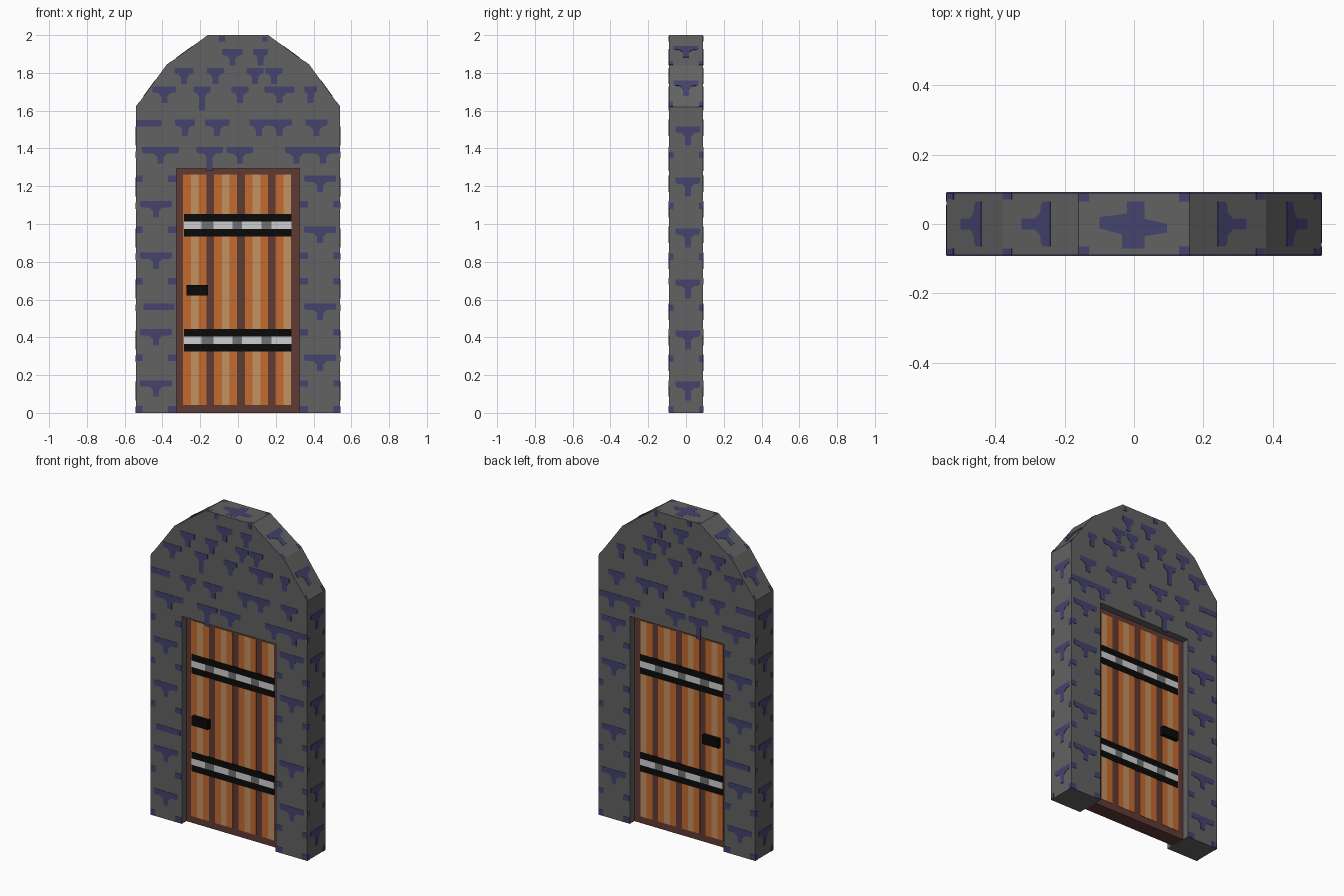
import bpy, bmesh
from mathutils import Vector as V

if "Cube" in bpy.data.objects:
    bpy.data.objects.remove(bpy.data.objects["Cube"])

def material(name, rgb):
    m = bpy.data.materials.new(name)
    m.diffuse_color = (*rgb, 1)
    m.use_nodes = True
    m.node_tree.nodes["Principled BSDF"].inputs["Base Color"].default_value = m.diffuse_color
    return m

STONE = material("stone grey", (.122, .122, .122))
MORTAR = material("mortar blue", (.058, .055, .155))
BROWN = material("dark brown wood", (.118, .043, .035))
ORANGE = material("orange wood", (.55, .145, .028))
TAN = material("tan wood", (.54, .285, .12))
BLACK = material("black iron", (.003, .003, .003))
LIGHT = material("light metal", (.62, .62, .63))
GREY = material("mid grey metal", (.165, .165, .165))

def build(name, mat, prisms):
    """One object from prisms: (outline, origin, u, v, normal, depth0, depth1)."""
    bm = bmesh.new()
    for pts, o, u, v, n, d0, d1 in prisms:
        lo, hi = ([bm.verts.new(V(o) + V(u) * a + V(v) * b + V(n) * d) for a, b in pts]
                  for d in (d0, d1))
        bm.faces.new(lo)
        bm.faces.new(hi)
        for i in range(len(pts)):
            j = (i + 1) % len(pts)
            bm.faces.new((lo[i], lo[j], hi[j], hi[i]))
    bmesh.ops.recalc_face_normals(bm, faces=bm.faces)
    me = bpy.data.meshes.new(name)
    bm.to_mesh(me)
    bm.free()
    me.materials.append(mat)
    ob = bpy.data.objects.new(name, me)
    bpy.context.collection.objects.link(ob)

def rect(x0, x1, z0, z1):
    return [(x0, z0), (x1, z0), (x1, z1), (x0, z1)]

def tee(c, z, hw, drip=.07):
    """Mortar joint: a bar with a stepped drip below it."""
    k = min(.035, hw * .6)
    return [(c - hw, z + .017), (c + hw, z + .017), (c + hw, z - .01), (c + hw - .012, z - .017),
            (c + k, z - .017), (c + .016, z - .035), (c + .016, z - drip), (c - .016, z - drip),
            (c - .016, z - .035), (c - k, z - .017), (c - hw + .012, z - .017), (c - hw, z - .01)]

W, T, DOOR_X, DOOR_Z, DOOR_T = .54, .09, .325, 1.295, .045
X, Y, Z = (1, 0, 0), (0, 1, 0), (0, 0, 1)
FACES = [(0, -1, 0), (0, 1, 0)]          # front and back

# Stone wall with the doorway cut through
half = [(DOOR_X, DOOR_Z), (DOOR_X, 0), (W, 0), (W, 1.62), (.38, 1.84), (.16, 2.0)]
outline = half + [(-x, z) for x, z in reversed(half)]
build("stone_wall", STONE, [(outline, (0, 0, 0), X, Z, Y, -T, T)])

# Mortar joints on the front and back
joints = []
rows = {1.535: [(-.28, .053), (-.11, .066), (.11, .05), (.22, .065), (.415, .058)],
        1.39: [(-.41, .098), (-.15, .07), (.01, .07), (.31, .06), (.45, .09)],
        1.71: [(-.39, .062), (-.19, .045), (.01, .045), (.22, .08), (.385, .032)],
        1.81: [(-.285, .05), (-.12, .045), (.09, .045), (.19, .045)],
        1.91: [(-.03, .055), (.12, .04)]}
for z, row in rows.items():
    joints += [tee(c, z, hw, .11 if c in (-.15, -.19) else .07) for c, hw in row]
joints += [rect(-W, -.405, 1.515, 1.55), rect(-.1, -.07, 1.965, 1.995), rect(.13, .155, 1.965, 1.99)]
left_tees, right_tees = (1, 3, 6, 8), (2, 4, 7, 9)
for i in range(10):
    z = .02 + i * .1355
    for side, tees in ((-1, left_tees), (1, right_tees)):
        if i in tees:
            joints.append(tee(side * .435, z, .085))
        elif side < 0 and i == 4:
            joints.append(rect(-.5, -.335, z - .017, z + .017))
        else:
            for a, b in ((DOOR_X, .37), (.505, W)):
                joints.append(rect(*sorted((side * a, side * b)), z - .017, z + .017))
build("face_mortar", MORTAR, [(p, V(n) * T, X, Z, n, -.002, .002) for n in FACES for p in joints])

# Mortar joints on the two outer sides
marks = []
for i in range(6):
    z = .15 + i * .27
    marks += [tee(.01, z, .065, .085), rect(-T, -.065, z - .15, z - .116),
              rect(.068, T, z - .15, z - .116)]
side_prisms = [(p, (s * W, 0, 0), (0, s, 0), Z, (s, 0, 0), -.002, .002)
               for s in (-1, 1) for p in marks]
build("side_mortar", MORTAR, side_prisms)

# Mortar joints on the sloped and flat top faces
top = []
for s in (-1, 1):
    for (x0, z0), (x1, z1) in (((.16, 2.0), (.38, 1.84)), ((.38, 1.84), (W, 1.62))):
        up = V((s * (x0 - x1), 0, z0 - z1))
        n = V((s * (z0 - z1), 0, x1 - x0)).normalized()
        L = up.length
        for p in (tee(0, L * .57, .065, .085), rect(-T, -.07, .003, .035), rect(.07, T, .003, .035)):
            top.append((p, (s * x1, 0, z1), Y, up.normalized(), n, -.002, .002))
cross = [(-.1, -.012), (-.035, -.03), (-.035, -.07), (.03, -.07), (.03, -.035), (.095, -.025),
         (.095, 0), (.03, .015), (.03, .065), (-.02, .065), (-.02, .03), (-.1, .02)]
for p in [cross] + [rect(a, a + .03, b, b + .025) for a in (-.16, .13) for b in (-T, T - .025)]:
    top.append((p, (0, 0, 2.0 - .002), X, Y, Z, -.002, .0025))
build("top_mortar", MORTAR, top)

# Recessed door slab, forming its brown border and the gaps
build("door_slab", BROWN, [(rect(-DOOR_X, DOOR_X, 0, DOOR_Z), (0, 0, 0), X, Z, Y, -DOOR_T, DOOR_T)])

def door_plates(name, mat, shapes, d=.002, base=-.001):
    build(name, mat, [(p, V(n) * DOOR_T, X, Z, n, base, d) for n in FACES for p in shapes])

# Planks: orange edges with a tan middle; the last plank is cut short
orange, tan = [], []
P = .0408
for i in range(4):
    x = -.29 + i * 4 * P
    orange.append(rect(x, x + P, .042, 1.263))
    tan.append(rect(x + P, x + 2 * P, .042, 1.263))
    if i < 3:
        orange.append(rect(x + 2 * P, x + 3 * P, .042, 1.263))
door_plates("plank_edges", ORANGE, orange)
door_plates("plank_middles", TAN, tan)

# Iron bands with light metal inlay and grey rivets
black, light, grey = [], [], []
for z in (.324, .934):
    black += [rect(-.287, .282, z, z + .04), rect(-.287, .282, z + .08, z + .12)]
    light += [rect(a, b, z + .04, z + .08) for a, b in
              ((-.287, -.193), (-.13, -.03), (.02, .125), (.178, .282))]
    grey += [rect(a, b, z + .04, z + .08) for a, b in ((-.193, -.13), (-.03, .02), (.125, .178))]
door_plates("iron_bands", BLACK, black, .004)
door_plates("band_inlay", LIGHT, light, .004)
door_plates("band_rivets", GREY, grey, .004)

# Handles standing out from both faces
door_plates("door_handles", BLACK, [rect(-.272, -.16, .622, .678)], .026)
